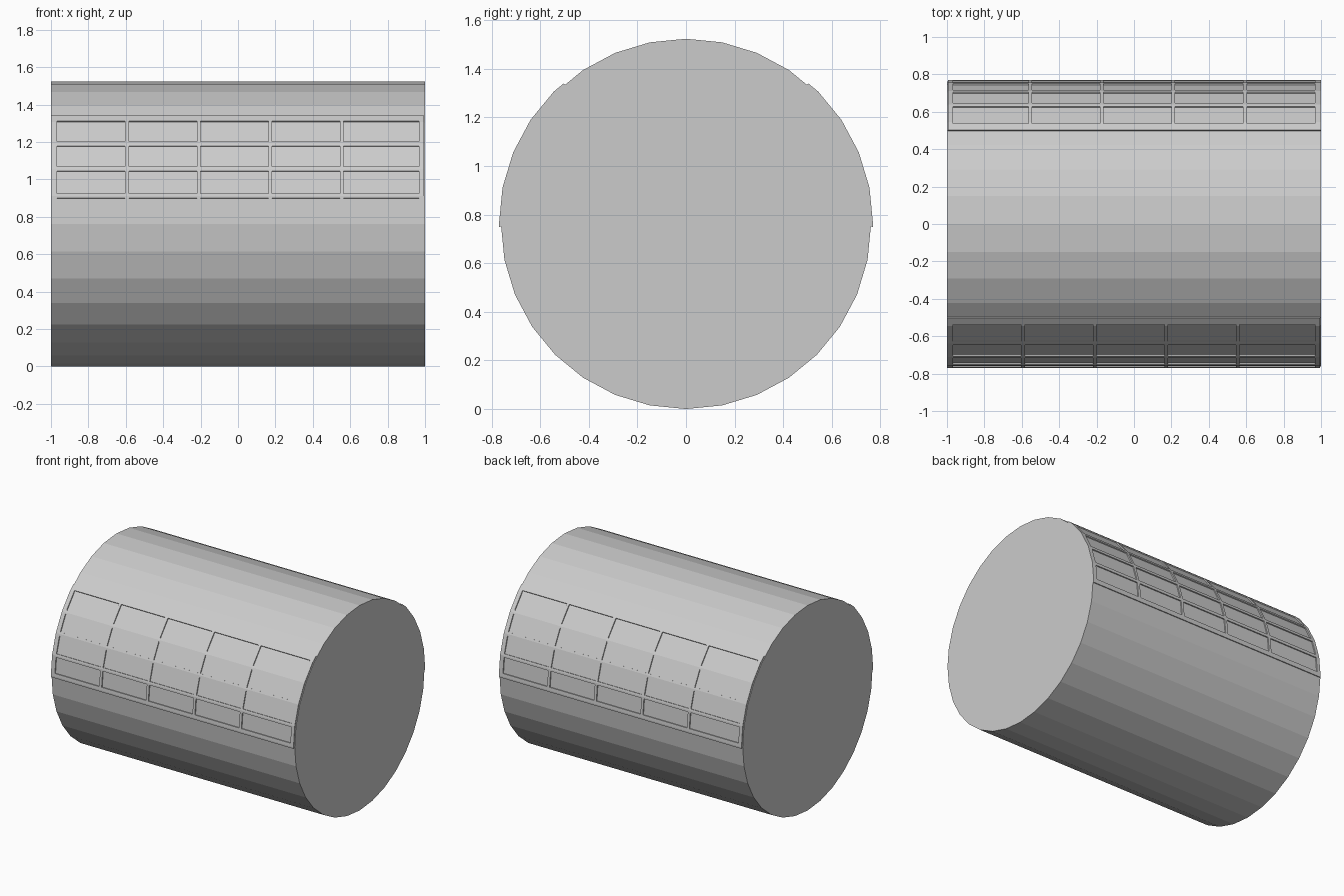
import bpy, bmesh, math
from mathutils import Matrix

if "Cube" in bpy.data.objects:
    bpy.data.objects.remove(bpy.data.objects["Cube"])

R, CZ, SIDES = 0.762, 0.762, 32
STEP = 360 / SIDES

# Main fuselage section: flat-faced 32-sided drum lying along x
bpy.ops.mesh.primitive_cylinder_add(vertices=SIDES, radius=R, depth=2,
                                    location=(0, 0, CZ), rotation=(0, math.pi / 2, 0))
bpy.context.object.name = "fuselage_section"

# Grid lines of the window frame; pane openings lie between paired lines
X_PANES = [(-0.968, -0.604), (-0.584, -0.22), (-0.2, 0.163), (0.183, 0.545), (0.565, 0.968)]
A_PANES = [(1.7, 10.3), (12.2, 21.5), (23.5, 32.9), (35.0, 45.8)]
xs = sorted([-1.0, 0.995] + [v for p in X_PANES for v in p])
angles = sorted([-0.9, 49.0] + [STEP * i for i in range(5)] + [v for p in A_PANES for v in p])


def in_opening(value, panes):
    return any(a < value < b for a, b in panes)


def on_facets(x, deg, radius):
    # Point on the faceted drum surface at the given angle above the -y side
    mid = (math.floor(deg / STEP) + 0.5) * STEP
    r = radius * math.cos(math.radians(STEP / 2)) / math.cos(math.radians(deg - mid))
    a = math.radians(deg)
    return (x, -r * math.cos(a), r * math.sin(a) + CZ)


def window_frame(name, turn):
    bm = bmesh.new()
    grid = {(i, j): bm.verts.new(on_facets(x, a, 0.770))
            for i, x in enumerate(xs) for j, a in enumerate(angles)}
    for i in range(len(xs) - 1):
        for j in range(len(angles) - 1):
            if (in_opening((xs[i] + xs[i + 1]) / 2, X_PANES)
                    and in_opening((angles[j] + angles[j + 1]) / 2, A_PANES)):
                continue
            bm.faces.new([grid[k] for k in ((i, j), (i + 1, j), (i + 1, j + 1), (i, j + 1))])
    bmesh.ops.delete(bm, geom=[v for v in bm.verts if not v.link_faces], context='VERTS')
    bmesh.ops.rotate(bm, verts=bm.verts, matrix=Matrix.Rotation(turn, 3, 'Z'))
    bm.normal_update()
    me = bpy.data.meshes.new(name)
    bm.to_mesh(me)
    bm.free()
    ob = bpy.data.objects.new(name, me)
    bpy.context.collection.objects.link(ob)
    mod = ob.modifiers.new("thickness", 'SOLIDIFY')
    mod.thickness = 0.012
    mod.offset = -1


# Raised window frames on both sides, half a turn apart
window_frame("front_window_frame", 0)
window_frame("back_window_frame", math.pi)
